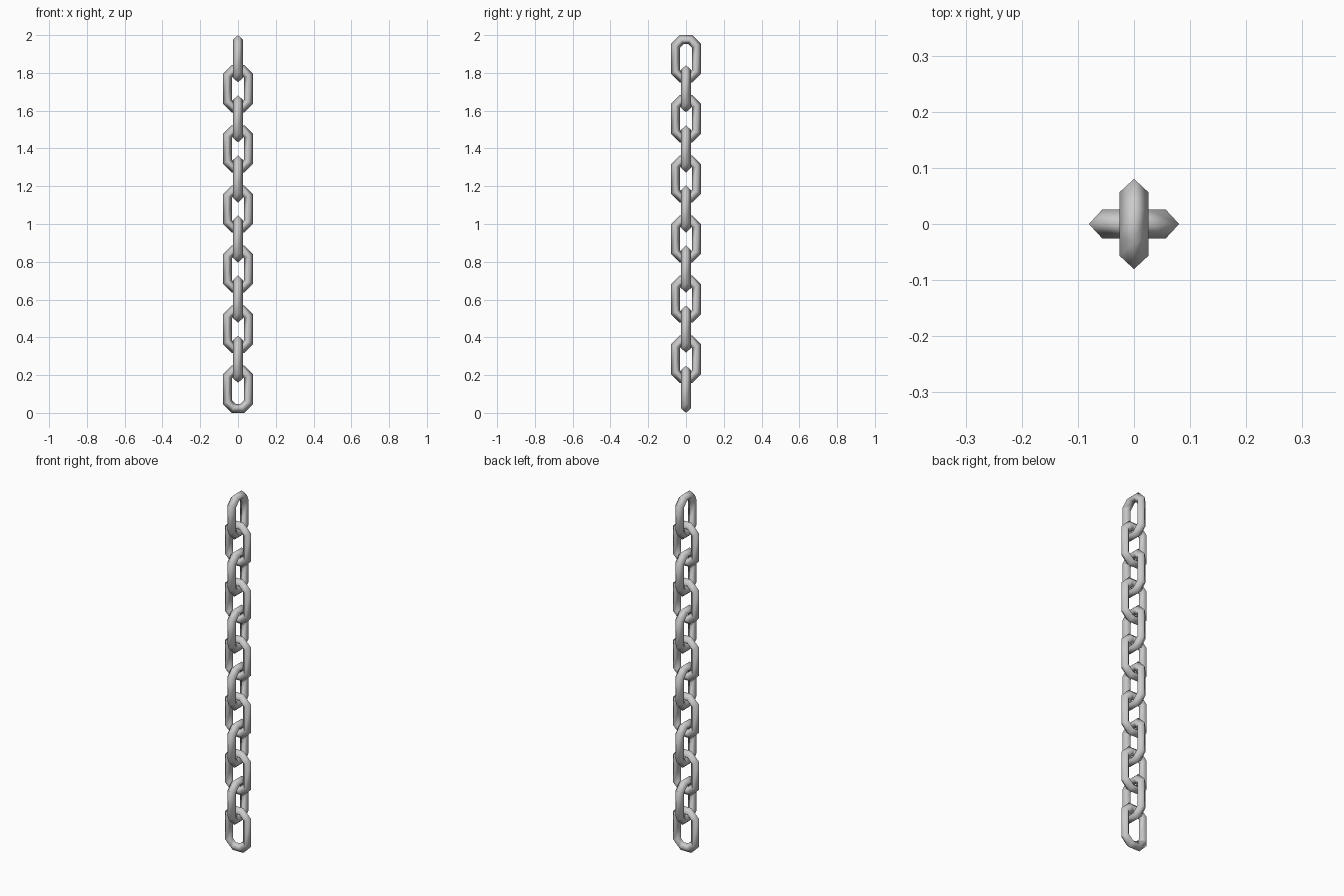
import bpy, bmesh
from math import pi, cos, sin

if "Cube" in bpy.data.objects:
    bpy.data.objects.remove(bpy.data.objects["Cube"])

N = 12            # links
H = 0.25          # link height
R, r = 0.061, 0.026
PITCH = (2 - H) / (N - 1)

def link(name, zc, edge_on):
    # low-poly ring with a diamond section, stretched into an oval
    bm = bmesh.new()
    rings = []
    stretch = H / 2 - (R + r) * cos(pi / 8)
    for i in range(8):
        a = pi / 8 + i * pi / 4
        ring = []
        for j in range(4):
            b = j * pi / 2
            d = R + r * cos(b)
            u, v, w = d * cos(a), r * sin(b), d * sin(a)
            w += stretch if sin(a) > 0 else -stretch
            ring.append(bm.verts.new((-v, u, w + zc) if edge_on else (u, v, w + zc)))
        rings.append(ring)
    for i in range(8):
        p, q = rings[i], rings[(i + 1) % 8]
        for j in range(4):
            k = (j + 1) % 4
            bm.faces.new((p[j], q[j], q[k], p[k])).smooth = True
    bmesh.ops.recalc_face_normals(bm, faces=bm.faces)
    me = bpy.data.meshes.new(name)
    bm.to_mesh(me)
    bm.free()
    bpy.context.collection.objects.link(bpy.data.objects.new(name, me))

# alternate links turned a quarter turn up the chain
for n in range(N):
    link(f"chain_link_{n + 1}", H / 2 + n * PITCH, n % 2 == 1)
